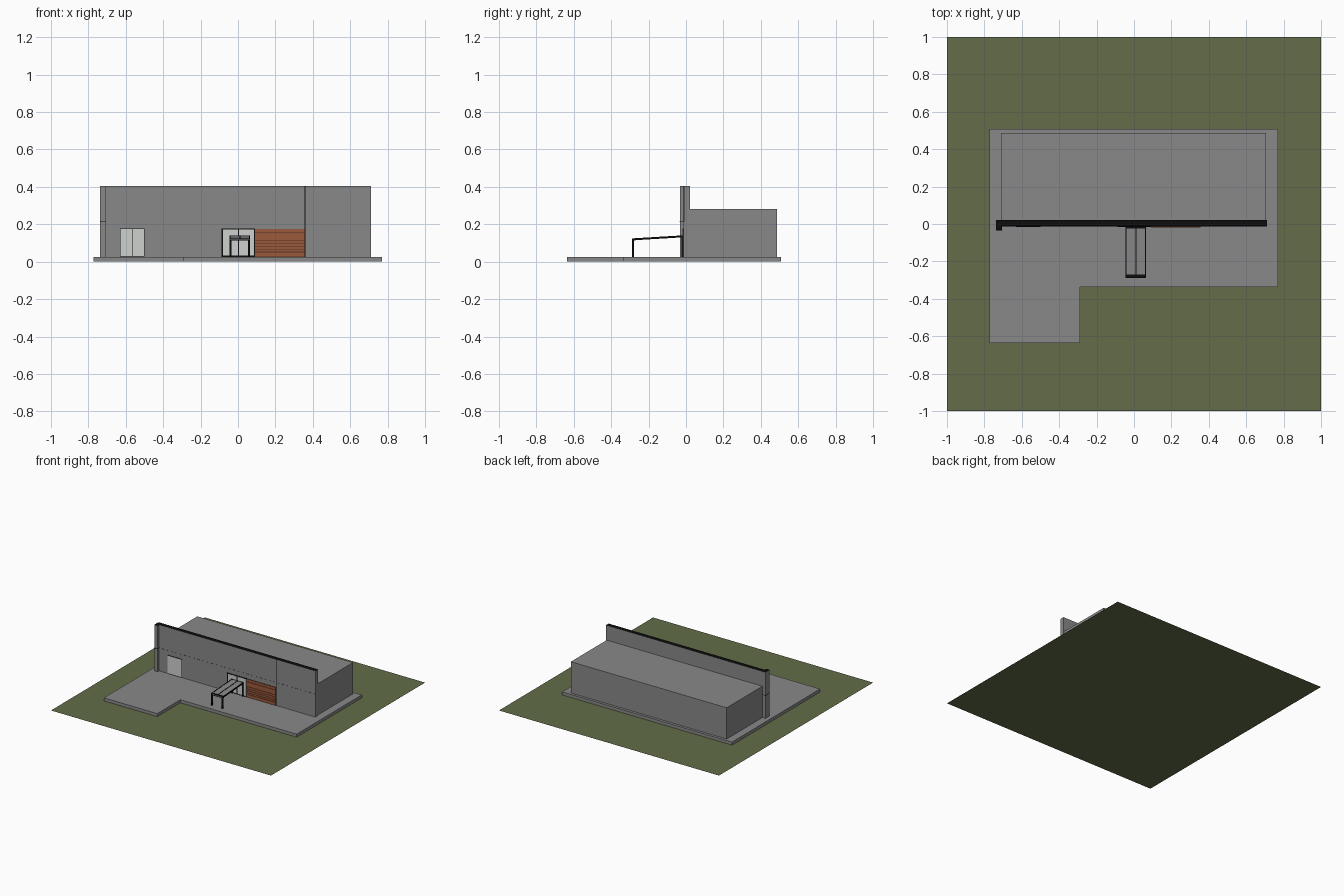
import bpy, bmesh, math
from mathutils import Vector

if "Cube" in bpy.data.objects:
    bpy.data.objects.remove(bpy.data.objects["Cube"])


def material(name, rgb):
    m = bpy.data.materials.new(name)
    m.diffuse_color = (*rgb, 1)
    m.use_nodes = True
    m.node_tree.nodes["Principled BSDF"].inputs["Base Color"].default_value = m.diffuse_color
    return m


GRASS = material("grass_green", (0.125, 0.152, 0.066))
GREY = material("concrete_grey", (0.25, 0.25, 0.25))
BLACK = material("black_metal", (0.004, 0.004, 0.004))
WHITE = material("pale_glass", (0.62, 0.64, 0.62))
WOOD = material("brown_wood", (0.33, 0.10, 0.045))
DARK = material("dark_wood", (0.10, 0.028, 0.015))


def finish(name, bm, mats, top_black=False):
    bmesh.ops.recalc_face_normals(bm, faces=bm.faces)
    if top_black:
        for f in bm.faces:
            f.material_index = 1 if f.normal.z > 0.9 else 0
    me = bpy.data.meshes.new(name)
    bm.to_mesh(me)
    bm.free()
    for m in mats:
        me.materials.append(m)
    ob = bpy.data.objects.new(name, me)
    bpy.context.collection.objects.link(ob)
    return ob


def box(name, x, y, z, mat, top_black=False, slope=0.0):
    """Box from (min, max) ranges; slope lifts z along y."""
    bm = bmesh.new()
    bmesh.ops.create_cube(bm, size=1)
    for v in bm.verts:
        p = [r[0] + (c + 0.5) * (r[1] - r[0]) for r, c in zip((x, y, z), v.co)]
        p[2] += slope * (p[1] - CAN_Y[0])
        v.co = Vector(p)
    return finish(name, bm, [mat, BLACK], top_black)


CAN_Y = (-0.288, -0.014)
FLOOR = 0.026

# grass plane
bm = bmesh.new()
bmesh.ops.create_grid(bm, x_segments=1, y_segments=1, size=1)
finish("lawn", bm, [GRASS])

# L-shaped paved slab
outline = [(-0.773, -0.637), (-0.288, -0.637), (-0.288, -0.338),
           (0.77, -0.338), (0.77, 0.507), (-0.773, 0.507)]
bm = bmesh.new()
face = bm.faces.new([bm.verts.new((x, y, 0.001)) for x, y in outline])
up = bmesh.ops.extrude_face_region(bm, geom=[face])["geom"]
bmesh.ops.translate(bm, vec=(0, 0, FLOOR - 0.001),
                    verts=[g for g in up if isinstance(g, bmesh.types.BMVert)])
finish("paved_slab", bm, [GREY])

# main hall behind the tall facade
box("main_hall", (-0.71, 0.706), (0.0, 0.486), (FLOOR, 0.283), GREY)

# facade wall in two courses, black coping on each top face
box("facade_lower", (-0.712, 0.711), (-0.0125, 0.022), (FLOOR, 0.215), GREY, True)
box("facade_upper", (-0.712, 0.711), (-0.0115, 0.022), (0.215, 0.405), GREY, True)

# projecting end fin with its joint
box("end_fin", (-0.738, -0.708), (-0.033, 0.022), (FLOOR, 0.405), GREY, True)
box("fin_joint", (-0.739, -0.707), (-0.034, 0.0225), (0.213, 0.216), BLACK)

# vertical joint in the facade
box("facade_joint", (0.355, 0.36), (-0.0135, 0.0), (FLOOR, 0.404), BLACK)


def glazing(name, x0, x1, z0, z1, bar):
    """Black backing plate with two pale panes in front."""
    box(name + "_frame", (x0, x1), (-0.0155, -0.008), (z0, z1), BLACK)
    mid = (x0 + x1) / 2
    for i, (a, b) in enumerate([(x0 + bar, mid - bar / 2), (mid + bar / 2, x1 - bar)]):
        box(f"{name}_pane_{i + 1}", (a, b), (-0.017, -0.012),
            (z0 + bar, z1 - bar), WHITE)


glazing("side_window", -0.632, -0.500, 0.027, 0.178, 0.003)
glazing("entrance_door", -0.087, 0.092, FLOOR, 0.178, 0.006)

# timber cladding beside the entrance: boards over dark gaps
box("cladding_backing", (0.092, 0.355), (-0.0155, -0.008), (FLOOR, 0.176), DARK)
levels = [FLOOR, 0.052, 0.066, 0.082, 0.098, 0.115, 0.155, 0.176]
for i, (a, b) in enumerate(zip(levels, levels[1:])):
    box(f"cladding_board_{i + 1}", (0.092, 0.355), (-0.018, -0.014),
        (a + 0.002, b - 0.002), WOOD)

# entrance canopy: sloping panel, rails, cross beams and posts
SLOPE = 0.06
X0, X1 = -0.045, 0.064
box("canopy_panel", (X0 + 0.003, X1 - 0.003), CAN_Y, (0.118, 0.1225), GREY, slope=SLOPE)
for n, x in (("left", X0), ("middle", 0.007), ("right", X1 - 0.006)):
    box(f"canopy_rail_{n}", (x, x + 0.006), CAN_Y, (0.114, 0.1245), BLACK, slope=SLOPE)
for n, y, top in (("front", CAN_Y[0], 0.125), ("back", CAN_Y[1] - 0.01, 0.139)):
    depth = 0.018 if n == "front" else 0.01
    box(f"canopy_beam_{n}", (X0, X1), (y, y + depth), (top - 0.013, top), BLACK)
    for s, x in (("left", X0), ("right", X1 - 0.011)):
        box(f"canopy_post_{n}_{s}", (x, x + 0.011), (y, y + 0.011),
            (FLOOR, top - 0.005), BLACK)
